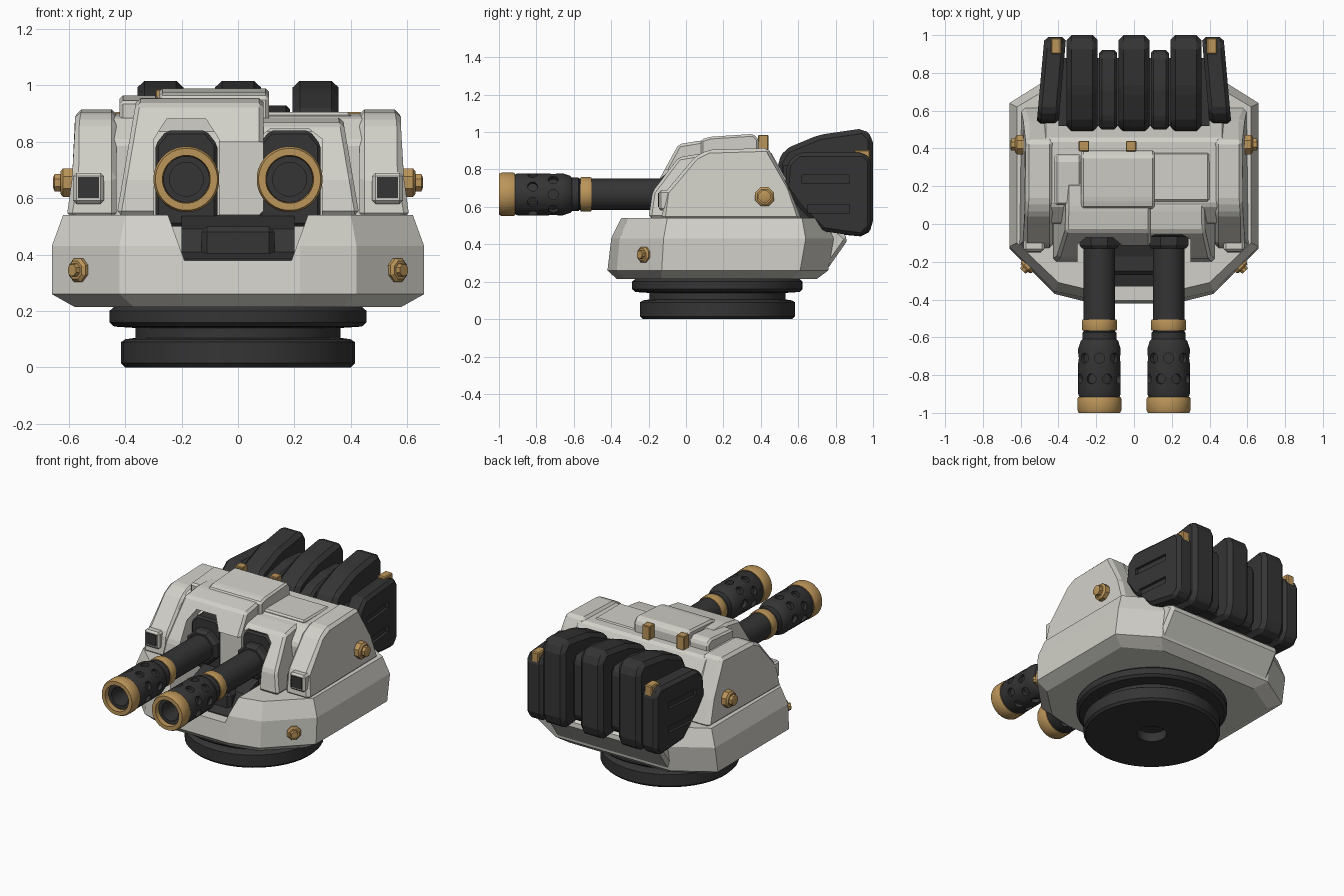
import bpy, bmesh, math
from mathutils import Vector

if "Cube" in bpy.data.objects:
    bpy.data.objects.remove(bpy.data.objects["Cube"])


def material(name, col):
    m = bpy.data.materials.new(name)
    m.diffuse_color = (*col, 1)
    m.use_nodes = True
    m.node_tree.nodes["Principled BSDF"].inputs["Base Color"].default_value = m.diffuse_color
    return m


WHITE = material("off_white_armour", (0.64, 0.63, 0.58))
DARK = material("dark_metal", (0.035, 0.035, 0.036))
GOLD = material("gold_trim", (0.50, 0.30, 0.10))


def finish(bm, name, mat, bevel=0.0, smooth=False):
    bmesh.ops.recalc_face_normals(bm, faces=bm.faces)
    if bevel:
        bmesh.ops.bevel(bm, geom=bm.edges[:], offset=bevel, segments=1,
                        affect='EDGES', clamp_overlap=True)
    me = bpy.data.meshes.new(name)
    bm.to_mesh(me)
    bm.free()
    me.materials.append(mat)
    ob = bpy.data.objects.new(name, me)
    bpy.context.collection.objects.link(ob)
    if smooth:
        bpy.ops.object.select_all(action='DESELECT')
        ob.select_set(True)
        bpy.context.view_layer.objects.active = ob
        bpy.ops.object.shade_smooth_by_angle(angle=math.radians(30))
    return ob


def loft(bm, rings, closed=False):
    vs = [[bm.verts.new(p) for p in r] for r in rings]
    n = len(vs[0])
    pairs = list(zip(vs, vs[1:])) + ([(vs[-1], vs[0])] if closed else [])
    for a, b in pairs:
        for i in range(n):
            bm.faces.new((a[i], a[(i + 1) % n], b[(i + 1) % n], b[i]))
    if not closed:
        bm.faces.new(vs[0])
        bm.faces.new(vs[-1])


def prism(name, pts, axis, a, b, mat, bevel=0.0, warp=None):
    """Extrude a 2D outline along x or y, optionally warped."""
    place = {'x': lambda p, t: Vector((t, p[0], p[1])),
             'y': lambda p, t: Vector((p[0], t, p[1]))}[axis]
    bm = bmesh.new()
    loft(bm, [[place(p, t) for p in pts] for t in (a, b)])
    if warp:
        for v in bm.verts:
            v.co = warp(v.co.copy())
    return finish(bm, name, mat, bevel)


def box(name, x, y, z, mat, bevel=0.0, warp=None):
    return prism(name, [(y[0], z[0]), (y[1], z[0]), (y[1], z[1]), (y[0], z[1])],
                 'x', x[0], x[1], mat, bevel, warp)


def lathe(name, prof, origin, axis, mat, n=32, closed=False):
    """Revolve (radius, height) pairs about an axis."""
    q = Vector((0, 0, 1)).rotation_difference(Vector(axis))
    o = Vector(origin)
    bm = bmesh.new()
    loft(bm, [[o + q @ Vector((r * math.cos(2 * math.pi * (i + .5) / n),
                               r * math.sin(2 * math.pi * (i + .5) / n), h))
               for i in range(n)] for r, h in prof], closed)
    return finish(bm, name, mat, smooth=True)


def cut(ob, *cutters):
    for c in cutters:
        m = ob.modifiers.new("cut", 'BOOLEAN')
        m.operation, m.solver, m.object = 'DIFFERENCE', 'EXACT', c
        bpy.context.view_layer.objects.active = ob
        bpy.ops.object.modifier_apply(modifier=m.name)
    for c in cutters:
        bpy.data.objects.remove(c)


# Turntable base
lathe("turntable_base", [(.09, .06), (.09, 0), (.40, 0), (.415, .015), (.415, .09), (.40, .10),
                         (.365, .105), (.365, .14), (.44, .145), (.457, .16), (.457, .20),
                         (.44, .215), (.40, .24)], (0, .168, 0), (0, 0, 1), DARK, 48)

# Lower hull: stacked outlines, with a notch under the guns
levels = [(.215, [(.2, -.37), (.37, -.33), (.58, -.13), (.58, .57), (.36, .70)]),
          (.26, [(.22, -.42), (.42, -.37), (.66, -.13), (.66, .61), (.42, .76)]),
          (.43, [(.22, -.40), (.42, -.355), (.66, -.12), (.66, .64), (.42, .79)]),
          (.54, [(.23, -.35), (.40, -.31), (.62, -.10), (.62, .62), (.40, .75)])]
bm = bmesh.new()
loft(bm, [[(x, y, z) for x, y in h] + [(-x, y, z) for x, y in reversed(h)] for z, h in levels])
hull = finish(bm, "lower_hull", WHITE)
cut(hull, prism("notch_cutter", [(-.19, .38), (.19, .38), (.27, .6), (-.27, .6)], 'y',
                -.6, -.02, WHITE))
prism("notch_floor", [(-.34, .36), (-.33, .385), (-.25, .41), (-.20, .49), (-.06, .54), (0, .54), (0, .36)],
      'x', -.2, .2, DARK)
box("notch_vent", (-.13, .13), (-.27, -.1), (.37, .50), DARK, .02)
prism("hull_tail", [(.55, .23), (.73, .23), (.87, .43), (.77, .52), (.55, .52)],
      'x', -.42, .42, WHITE, .02)

# Upper body and side pods
prism("upper_body", [(0, .52), (0, .80), (.10, .89), (.45, .90), (.54, .74), (.62, .52)],
      'x', -.48, .48, WHITE, .015)


def pod_warp(co):
    if abs(co.x) > .5:
        k = .17 * (co.z - .55) + (.04 if co.y > .5 else 0) + (.03 if co.y < -.05 else 0)
        co.x -= math.copysign(k, co.x)
    return co


for s in (-1, 1):
    side = "left" if s < 0 else "right"
    prism(side + "_pod", [(-.13, .53), (-.11, .68), (.05, .87), (.12, .905), (.44, .915), (.55, .70), (.62, .53)],
          'x', s * .43, s * .635, WHITE, .018, pod_warp)
    box(side + "_pod_lamp_frame", (s * .475, s * .585), (-.145, -.05), (.58, .69), WHITE, .012)
    box(side + "_pod_lamp", (s * .492, s * .567), (-.15, -.1), (.60, .675), DARK)
    # Gold bolts
    lathe(side + "_side_bolt", [(.055, 0), (.055, .05), (.042, .06), (.034, .06), (.034, .08), (.02, .085)],
          (s * .57, .42, .655), (s, 0, 0), GOLD, 8)
    lathe(side + "_cheek_bolt", [(.045, 0), (.045, .035), (.035, .045), (.025, .045), (.022, .062)],
          (s * .545, -.205, .345), (s * .69, -.69, 0), GOLD, 8)

# Gun housings (left one stands taller), with openings
for s, top, inner in ((-1, .955, .09), (1, .885, -.06)):
    side = "left" if s < 0 else "right"

    def taper(co, s=s):
        if co.x * s > .2:
            co.x -= s * .17 * (co.z - .54)
        return co
    house = prism(side + "_gun_housing",
                  [(-.2, .54), (-.18, .68), (-.04, top - .02), (.08, top), (.22, top), (.22, .54)],
                  'x', inner, s * .43, WHITE, .015, taper)
    c = s * .183
    arch = [(c - .115, .45), (c + .115, .45), (c + .115, .81), (c + .07, top - .075 if s < 0 else .845),
            (c - .07, top - .075 if s < 0 else .845), (c - .115, .81)]
    cut(house, prism("arch_cutter", arch, 'y', -.4, .04, WHITE),
        box("pillar_cutter", (-.1, .1), (-.4, -.09), (.4, .80), WHITE))
    prism(side + "_gun_mantlet", [(c - .11, .50), (c + .11, .50), (c + .11, .79), (c + .07, .84),
                                  (c - .07, .84), (c - .11, .79)], 'y', -.07, .06, DARK, .012)
    lathe(side + "_mantlet_collar", [(.115, 0), (.115, .06), (.10, .08)], (c, -.05, .667), (0, -1, 0), DARK, 8)

    # Gun barrel with perforated muzzle brake
    o = (c, 0, .667)
    gun = lathe(side + "_barrel", [(.06, .72), (.06, .97), (.082, .97), (.082, .93), (.105, .92), (.113, .90),
                                   (.113, .66), (.10, .62), (.09, .61), (.09, .575), (.084, .57), (.084, .02)],
                o, (0, -1, 0), DARK)
    holes = bmesh.new()
    for row, y in enumerate((-.71, -.82)):
        for i in range(8):
            t = math.pi * (i + .5 * row) / 4
            d = Vector((math.cos(t), 0, math.sin(t)))
            u = Vector((-d.z, 0, d.x))
            p = Vector((c, y, .667))
            loft(holes, [[p + d * r + (u * math.cos(a * math.pi / 6) +
                                       Vector((0, math.sin(a * math.pi / 6), 0))) * .027
                          for a in range(12)] for r in (.088, .14)])
    cut(gun, finish(holes, "hole_cutter", DARK))
    lathe(side + "_muzzle_ring", [(.08, .915), (.112, .915), (.117, .925), (.117, .985), (.11, 1), (.085, 1)],
          o, (0, -1, 0), GOLD, 32, True)
    lathe(side + "_barrel_band", [(.08, .505), (.09, .505), (.093, .515), (.093, .558), (.09, .565), (.08, .565)],
          o, (0, -1, 0), GOLD, 32, True)

# Roof plates and gold blocks
prism("roof_plate", [(.08, .86), (.08, .96), (.13, .975), (.36, .99), (.39, .96), (.39, .86)],
      'x', -.28, .11, WHITE, .012)
prism("roof_side_plate", [(.10, .86), (.10, .945), (.34, .965), (.37, .94), (.37, .86)],
      'x', -.42, -.28, WHITE, .012)
box("roof_step", (.10, .40), (.12, .38), (.88, .905), WHITE, .01)
for x in (-.265, -.015):
    box("roof_gold_block", (x - .028, x + .028), (.385, .44), (.89, .985), GOLD, .004)

# Rear cooling fins
box("fin_core", (-.40, .40), (.52, .88), (.48, .82), DARK)
BIG = [(.49, .62), (.49, .84), (.53, .91), (.71, .985), (.95, 1.02), (1.0, .97), (1.0, .50),
       (.96, .44), (.74, .46)]
SMALL = [(.50, .60), (.50, .86), (.56, .90), (.72, .93), (.89, .92), (.92, .88), (.92, .52), (.88, .48), (.74, .49)]
for x in (-.275, 0, .275):
    prism("large_fin", BIG, 'x', x - .082, x + .082, DARK, .026)
for x in (-.137, .137):
    prism("small_fin", SMALL, 'x', x - .048, x + .048, DARK, .015)
for s in (-1, 1):
    side = "left" if s < 0 else "right"

    def splay(co, s=s):
        co.x += s * .09 * (.98 - co.y)
        return co
    plate = prism(side + "_outer_fin", [(.53, .70), (.54, .83), (.60, .89), (.95, .89), (.99, .85), (.99, .49),
                                        (.94, .44), (.73, .47), (.60, .60)],
                  'x', s * .36, s * .475, DARK, .02, splay)
    cut(plate, *[box("slot_cutter", (s * .457, s * .6), (y, .875), (z - .022, z + .022), DARK, 0, splay)
                 for y, z in ((.62, .748), (.65, .59))])
    box(side + "_fin_clip", (s * .385, s * .44), (.90, .985), (.80, .905), GOLD, .006)
